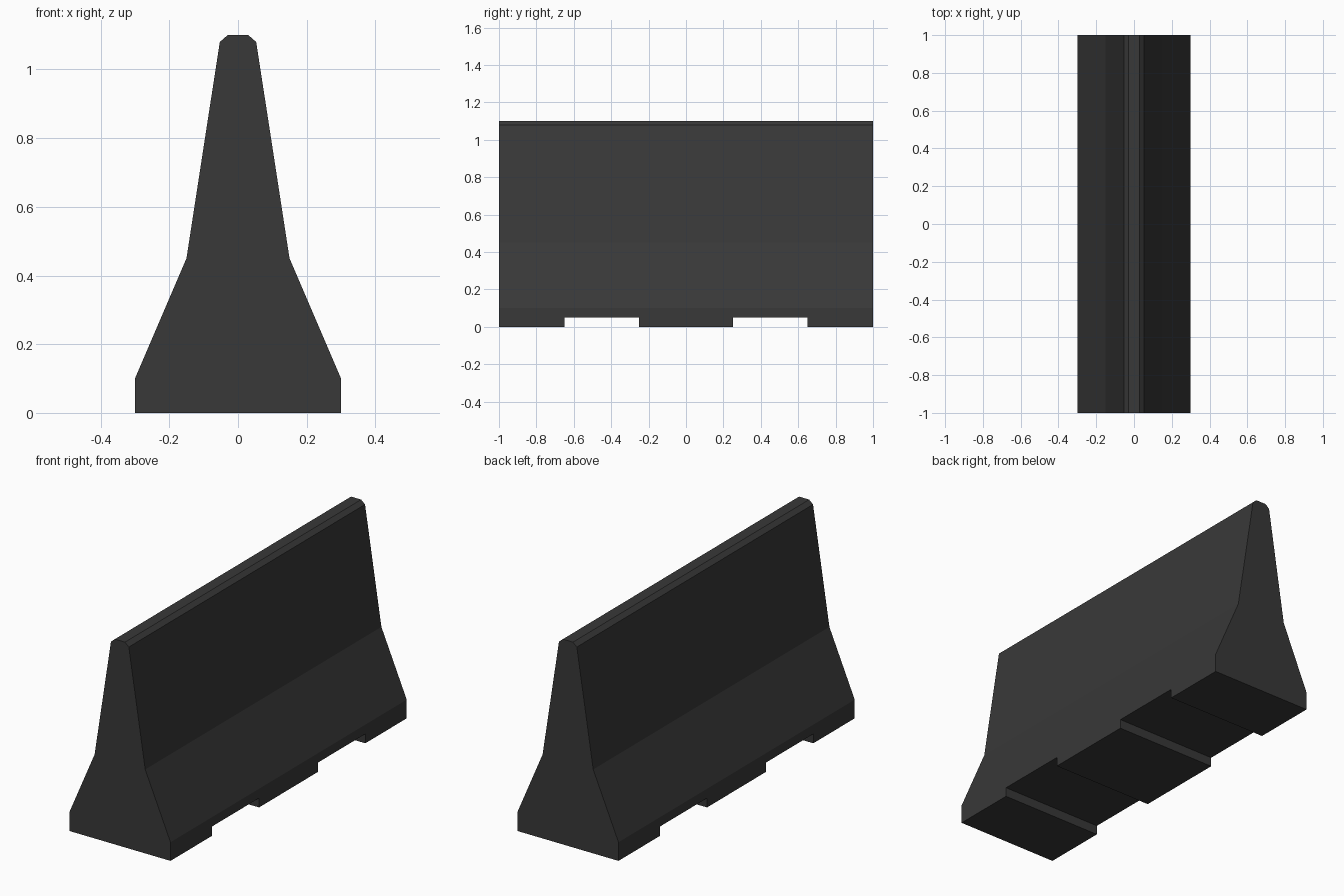
import bpy
import bmesh

default_cube = bpy.data.objects.get("Cube")
if default_cube:
    bpy.data.objects.remove(default_cube, do_unlink=True)

LENGTH = 2.0
SLOT_CENTER, SLOT_LENGTH, SLOT_HEIGHT = 0.45, 0.4, 0.05

# Half of the cross-section (x, z), from the foot up to the chamfered crest
HALF_PROFILE = [(0.3, 0), (0.3, 0.1), (0.15, 0.45), (0.053, 1.08), (0.03, 1.1)]


def make_material(name, color):
    mat = bpy.data.materials.new(name)
    mat.use_nodes = True
    mat.diffuse_color = color
    mat.node_tree.nodes["Principled BSDF"].inputs["Base Color"].default_value = color
    return mat


def make_prism(name, outline, length, center_y=0):
    """Extrude an x-z outline along y."""
    bm = bmesh.new()
    face = bm.faces.new([bm.verts.new((x, center_y - length / 2, z)) for x, z in outline])
    extruded = bmesh.ops.extrude_face_region(bm, geom=[face])
    verts = [g for g in extruded["geom"] if isinstance(g, bmesh.types.BMVert)]
    bmesh.ops.translate(bm, verts=verts, vec=(0, length, 0))
    bmesh.ops.recalc_face_normals(bm, faces=bm.faces)
    mesh = bpy.data.meshes.new(name)
    bm.to_mesh(mesh)
    bm.free()
    obj = bpy.data.objects.new(name, mesh)
    bpy.context.collection.objects.link(obj)
    return obj


# Barrier body: mirrored profile swept along its length
outline = HALF_PROFILE + [(-x, z) for x, z in reversed(HALF_PROFILE)]
barrier = make_prism("barrier_body", outline, LENGTH)
barrier.data.materials.append(make_material("dark grey concrete", (0.04, 0.04, 0.04, 1)))

# Two lifting slots cut through the foot
slot_outline = [(-0.5, -0.1), (0.5, -0.1), (0.5, SLOT_HEIGHT), (-0.5, SLOT_HEIGHT)]
cutters = []
for side, label in ((-1, "front"), (1, "back")):
    cutter = make_prism(f"{label}_slot_cutter", slot_outline, SLOT_LENGTH, side * SLOT_CENTER)
    cutter.hide_render = True
    cut = barrier.modifiers.new(f"{label}_slot", "BOOLEAN")
    cut.operation = "DIFFERENCE"
    cut.solver = "EXACT"
    cut.object = cutter
    cutters.append(cutter)

# Bake the cuts and drop the cutters
bpy.context.view_layer.objects.active = barrier
for modifier_name in [m.name for m in barrier.modifiers]:
    bpy.ops.object.modifier_apply(modifier=modifier_name)
for cutter in cutters:
    bpy.data.objects.remove(cutter, do_unlink=True)
